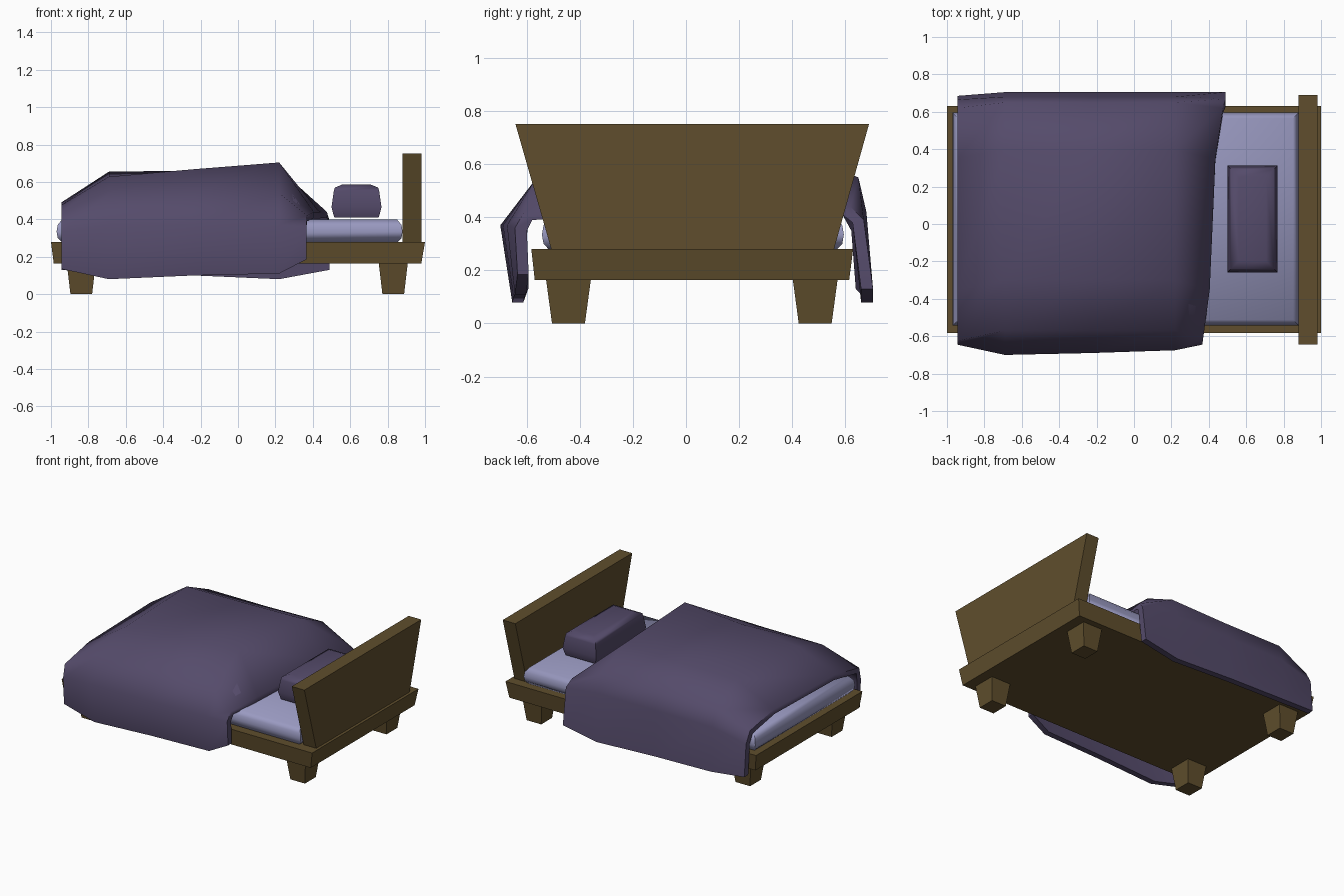
import bpy, bmesh, math

if "Cube" in bpy.data.objects:
    bpy.data.objects.remove(bpy.data.objects["Cube"])


def material(name, rgb):
    m = bpy.data.materials.new(name)
    m.diffuse_color = (*rgb, 1)
    m.use_nodes = True
    m.node_tree.nodes["Principled BSDF"].inputs["Base Color"].default_value = m.diffuse_color
    return m


WOOD = material("brown wood", (0.115, 0.076, 0.026))
SHEET = material("pale lavender sheet", (0.32, 0.32, 0.53))
CLOTH = material("dark purple cloth", (0.09, 0.07, 0.145))


def finish(name, bm, mat, smooth=None):
    bmesh.ops.recalc_face_normals(bm, faces=bm.faces)
    me = bpy.data.meshes.new(name)
    bm.to_mesh(me)
    bm.free()
    me.materials.append(mat)
    ob = bpy.data.objects.new(name, me)
    bpy.context.collection.objects.link(ob)
    if smooth:
        bpy.ops.object.select_all(action='DESELECT')
        ob.select_set(True)
        bpy.context.view_layer.objects.active = ob
        bpy.ops.object.shade_smooth_by_angle(angle=math.radians(smooth))
    return ob


def stack(name, levels, mat, smooth=None):
    """Loft rectangles (x0, x1, y0, y1, z) from bottom to top."""
    bm = bmesh.new()
    rings = [[bm.verts.new((x, y, z)) for x, y in ((a, c), (b, c), (b, d), (a, d))]
             for a, b, c, d, z in levels]
    for r, s in zip(rings, rings[1:]):
        for i in range(4):
            j = (i + 1) % 4
            bm.faces.new((r[i], r[j], s[j], s[i]))
    bm.faces.new(rings[0][::-1])
    bm.faces.new(rings[-1])
    return finish(name, bm, mat, smooth)


# Wooden frame, headboard and tapered legs
stack("bed_frame", [(-.985, .98, -.57, .615, .163), (-1, 1, -.583, .63, .28)], WOOD)
stack("headboard", [(.88, .98, -.505, .555, .27), (.88, .98, -.643, .69, .752)], WOOD)
for xn, x in (("foot", -.838), ("head", .83)):
    for yn, y in (("front", -.443), ("back", .487)):
        stack(f"{xn}_{yn}_leg", [(x - .058, x + .058, y - .062, y + .062, 0),
                                 (x - .078, x + .078, y - .085, y + .085, .17)], WOOD)

# Soft-edged mattress and pillow: each level is (inset, z)
def cushion(name, x0, x1, y0, y1, levels, mat):
    stack(name, [(x0 + i, x1 - i, y0 + i, y1 - i, z) for i, z in levels], mat, 65)

cushion("mattress", -.97, .88, -.543, .595,
        [(.03, .275), (.006, .30), (0, .335), (.006, .37), (.03, .40)], SHEET)
cushion("pillow", .5, .767, -.258, .312,
        [(.015, .41), (.01, .425), (0, .465), (.012, .55), (.018, .57), (.06, .587)], CLOTH)

# Blanket: cross-sections from the front hem over the top to the back hem
head_x = (.365, .365, .37, .405, .435, .475, .49, .49)
sections = [
    (-.945, [(-.635, .135), (-.645, .33), (-.625, .42), (-.35, .475), (.35, .49), (.62, .44), (.665, .36), (.685, .13)]),
    (-.69, [(-.655, .08), (-.70, .37), (-.57, .54), (-.3, .628), (.4, .655), (.65, .54), (.68, .42), (.705, .11)]),
    (-.235, [(-.65, .10), (-.69, .37), (-.57, .54), (-.3, .668), (.4, .66), (.65, .54), (.68, .42), (.705, .10)]),
    (.22, [(-.645, .11), (-.675, .37), (-.57, .54), (-.3, .704), (.4, .67), (.65, .55), (.68, .42), (.705, .08)]),
    (None, [(-.635, .185), (-.645, .36), (-.61, .42), (-.35, .44), (.35, .44), (.62, .44), (.67, .39), (.705, .13)]),
]
bm = bmesh.new()
rows = [[bm.verts.new((head_x[i] if x is None else x, y, z)) for i, (y, z) in enumerate(pts)]
        for x, pts in sections]
for r, s in zip(rows, rows[1:]):
    for i in range(7):
        bm.faces.new((r[i], s[i], s[i + 1], r[i + 1]))
# Thickness: an inner copy moved inwards, closed along the border
inner = {}
for row in rows:
    for i, v in enumerate(row):
        dy = (.042, .045, .03, .01, -.01, -.03, -.042, -.045)[i]
        dz = (0, -.01, -.03, -.035, -.035, -.03, -.01, 0)[i]
        inner[v] = bm.verts.new((v.co.x, v.co.y + dy, v.co.z + dz))
border = [e for e in bm.edges if e.is_boundary]
for f in list(bm.faces):
    bm.faces.new([inner[v] for v in reversed(f.verts)])
for e in border:
    a, b = e.verts
    bm.faces.new((a, b, inner[b], inner[a]))
finish("blanket", bm, CLOTH, 60)
